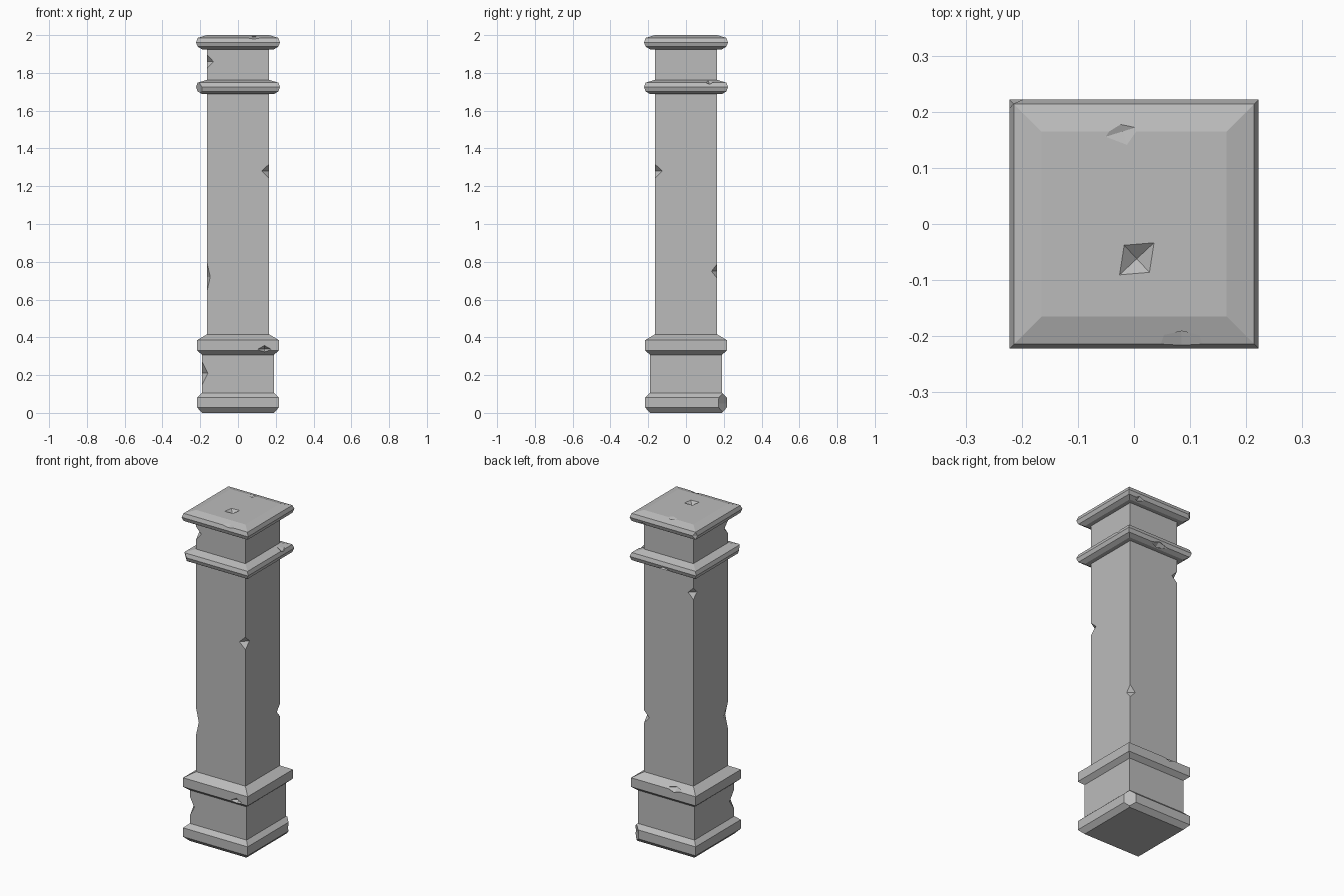
import bpy, bmesh
from mathutils import Matrix, Vector

cube = bpy.data.objects.get("Cube")
if cube:
    bpy.data.objects.remove(cube, do_unlink=True)

stone = bpy.data.materials.new("grey stone")
stone.use_nodes = True
GREY = (0.5, 0.5, 0.5, 1)
stone.diffuse_color = GREY
stone.node_tree.nodes["Principled BSDF"].inputs["Base Color"].default_value = GREY


def add_object(name, bm):
    bmesh.ops.recalc_face_normals(bm, faces=bm.faces[:])
    mesh = bpy.data.meshes.new(name)
    bm.to_mesh(mesh)
    bm.free()
    mesh.materials.append(stone)
    obj = bpy.data.objects.new(name, mesh)
    bpy.context.scene.collection.objects.link(obj)
    return obj


def square_part(name, profile, chips=()):
    """Sweep a (half width, height) profile round a square, then knock chips out."""
    bm = bmesh.new()
    corners = ((-1, -1), (1, -1), (1, 1), (-1, 1))
    rings = [[bm.verts.new((x * w, y * w, z)) for x, y in corners] for w, z in profile]
    for low, high in zip(rings, rings[1:]):
        for i in range(4):
            j = (i + 1) % 4
            bm.faces.new((low[i], low[j], high[j], high[i]))
    bm.faces.new(rings[0][::-1])
    bm.faces.new(rings[-1])
    obj = add_object(name, bm)
    if chips:
        cut_chips(obj, chips)
    return obj


def cut_chips(obj, chips):
    """Each chip is an eight-sided diamond: centre, radii, turn about z."""
    bm = bmesh.new()
    for centre, radii, turn in chips:
        place = (Matrix.Translation(centre) @ Matrix.Rotation(turn, 4, "Z")
                 @ Matrix.Diagonal((*radii, 1)))
        ring = [bm.verts.new(place @ Vector(p))
                for p in ((1, 0, 0), (0, 1, 0), (-1, 0, 0), (0, -1, 0))]
        tips = [bm.verts.new(place @ Vector((0, 0, s))) for s in (1, -1)]
        for i in range(4):
            for tip in tips:
                bm.faces.new((ring[i], ring[(i + 1) % 4], tip))
    cutter = add_object("chip_cutter", bm)
    cutter.hide_render = True
    mod = obj.modifiers.new("chips", "BOOLEAN")
    mod.operation = "DIFFERENCE"
    mod.solver = "EXACT"
    mod.object = cutter
    bpy.context.view_layer.objects.active = obj
    bpy.ops.object.modifier_apply(modifier=mod.name)
    bpy.data.objects.remove(cutter, do_unlink=True)


def moulding(z):
    """Thin bevelled slab shared by the collar and the cap."""
    return [(0.19, z), (0.214, z + 0.014), (0.222, z + 0.037),
            (0.214, z + 0.06), (0.165, z + 0.075)]


# Foot and lower block
square_part("base_plinth", [(0.19, 0), (0.216, 0.028), (0.216, 0.082), (0.19, 0.106)],
            [((0.216, 0.216, 0.05), (0.05, 0.045, 0.5), 0)])
square_part("lower_block", [(0.19, 0.09), (0.19, 0.32)],
            [((-0.19, -0.19, 0.21), (0.03, 0.045, 0.06), 0)])
square_part("lower_band",
            [(0.185, 0.303), (0.216, 0.33), (0.216, 0.385), (0.165, 0.416)],
            [((0.14, -0.216, 0.337), (0.035, 0.03, 0.02), 0),
             ((-0.07, 0.21, 0.39), (0.06, 0.03, 0.022), 0)])

# Shaft with chipped corners
square_part("shaft", [(0.165, 0.4), (0.165, 1.72)],
            [((0.165, -0.165, 1.28), (0.04, 0.04, 0.038), 0),
             ((-0.165, -0.165, 0.72), (0.018, 0.045, 0.08), 0),
             ((0.165, 0.165, 0.75), (0.035, 0.03, 0.038), 0),
             ((-0.165, 0.165, 1.58), (0.035, 0.035, 0.035), 0)])

# Collar, neck and cap
square_part("collar", moulding(1.688),
            [((-0.222, -0.222, 1.7), (0.04, 0.04, 0.12), 0),
             ((0.21, 0.125, 1.757), (0.03, 0.035, 0.022), 0.2),
             ((0, 0.212, 1.7), (0.06, 0.03, 0.02), 0)])
square_part("neck", [(0.165, 1.74), (0.165, 1.95)],
            [((-0.165, -0.165, 1.86), (0.035, 0.035, 0.038), 0)])
square_part("cap", moulding(1.925),
            [((0.005, -0.062, 2.0), (0.042, 0.033, 0.022), 0.75),
             ((0.085, -0.219, 1.99), (0.085, 0.034, 0.012), 0),
             ((-0.02, 0.165, 2.0), (0.032, 0.025, 0.008), 0.3),
             ((-0.222, 0.222, 1.96), (0.025, 0.016, 0.1), 0),
             ((0.14, 0.212, 1.935), (0.035, 0.025, 0.018), 0)])
